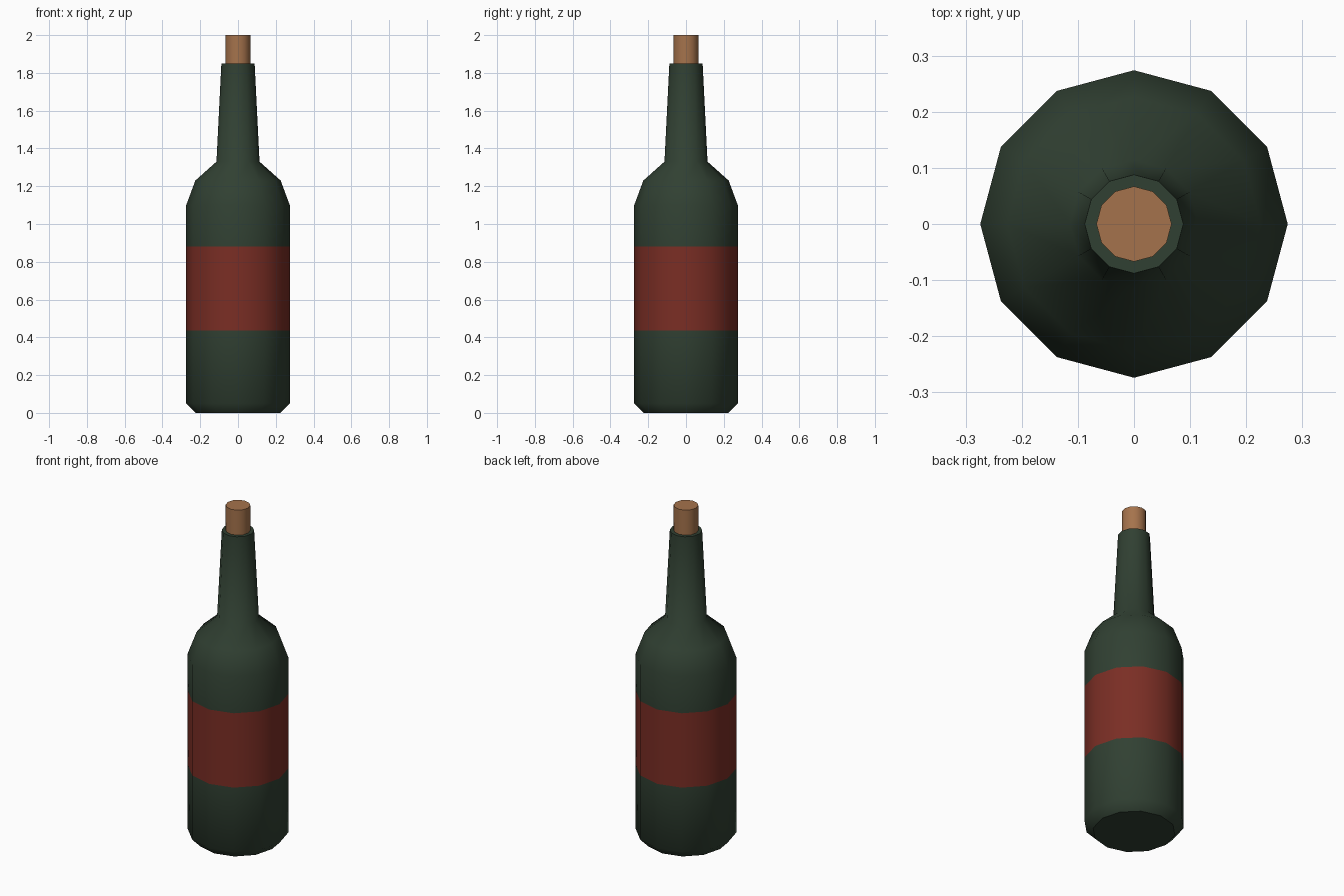
import bpy, bmesh, math

if "Cube" in bpy.data.objects:
    bpy.data.objects.remove(bpy.data.objects["Cube"])

SIDES = 12


def material(name, rgb):
    m = bpy.data.materials.new(name)
    m.diffuse_color = (*rgb, 1.0)
    m.use_nodes = True
    m.node_tree.nodes["Principled BSDF"].inputs["Base Color"].default_value = m.diffuse_color
    return m


def lathe(name, profile, materials):
    """Revolve (radius, height) points around z, with flat caps at both ends."""
    bm = bmesh.new()
    rings = []
    for r, z in profile:
        rings.append([bm.verts.new((r * math.cos(2 * math.pi * i / SIDES),
                                    r * math.sin(2 * math.pi * i / SIDES), z))
                      for i in range(SIDES)])
    for low, high in zip(rings, rings[1:]):
        for i in range(SIDES):
            j = (i + 1) % SIDES
            bm.faces.new((low[i], low[j], high[j], high[i])).smooth = True
    # flat caps
    bm.faces.new(rings[0][::-1])
    bm.faces.new(rings[-1])
    mesh = bpy.data.meshes.new(name)
    bm.to_mesh(mesh)
    bm.free()
    for m in materials:
        mesh.materials.append(m)
    obj = bpy.data.objects.new(name, mesh)
    bpy.context.collection.objects.link(obj)
    return obj


glass = material("dark green glass", (0.030, 0.051, 0.032))
label = material("red label", (0.195, 0.027, 0.018))
cork = material("cork brown", (0.376, 0.171, 0.072))

# Bottle: chamfered base, straight body, rounded shoulder, tapered neck
LABEL_LOW, LABEL_HIGH = 0.435, 0.88
bottle = lathe("bottle", [
    (0.225, 0.0), (0.274, 0.05), (0.274, LABEL_LOW), (0.274, LABEL_HIGH),
    (0.274, 1.10), (0.226, 1.23), (0.114, 1.33), (0.088, 1.85)],
    [glass, label])

# Label band: the body faces between the two label heights
for face in bottle.data.polygons:
    if len(face.vertices) == 4 and LABEL_LOW < face.center.z < LABEL_HIGH:
        face.material_index = 1

# Cork: sits in the neck opening
lathe("cork", [(0.067, 1.80), (0.067, 2.0)], [cork])
